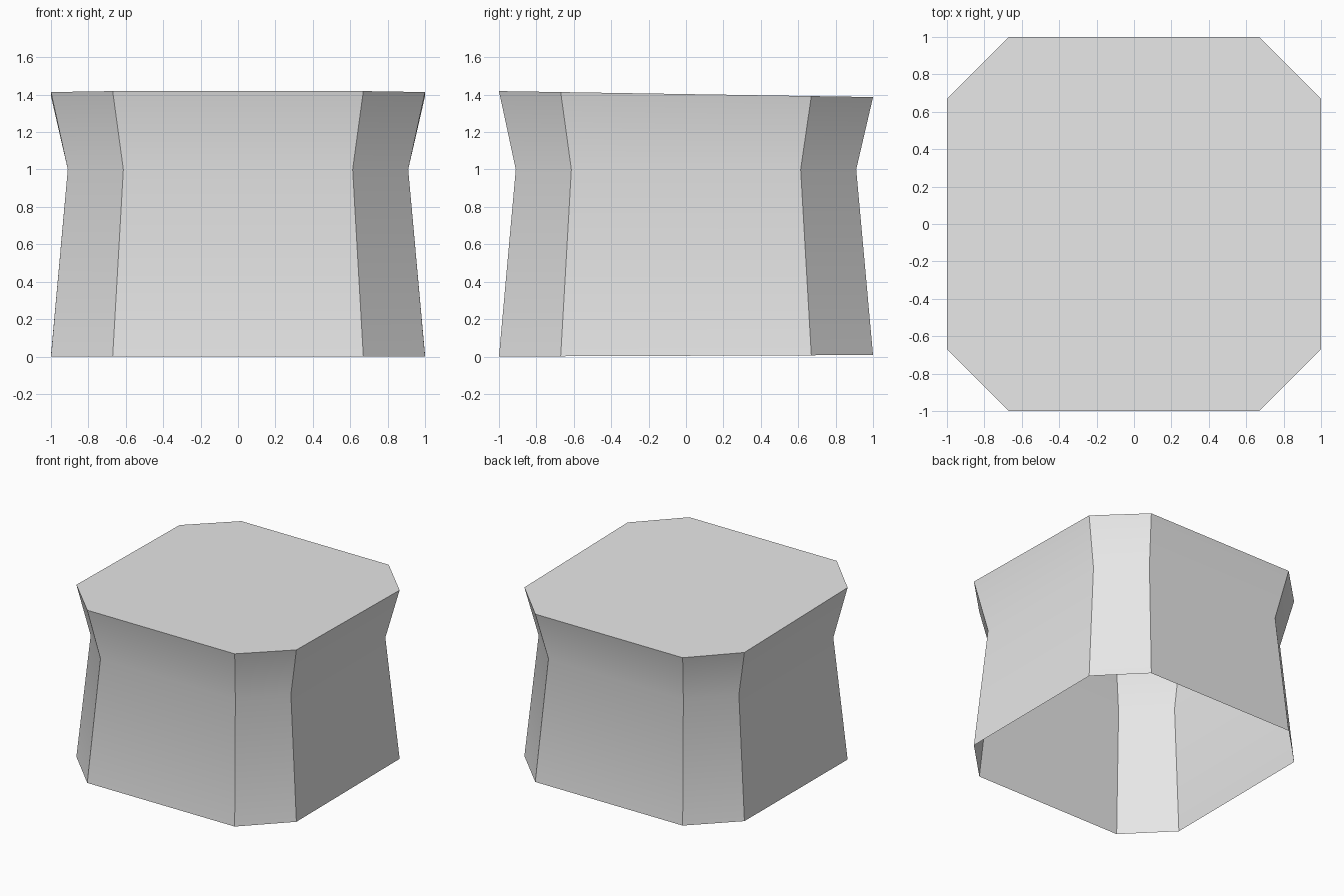
import bpy
import bmesh
import math

cube = bpy.data.objects.get("Cube")
if cube:
    bpy.data.objects.remove(cube, do_unlink=True)

# Single plain grey
grey = bpy.data.materials.new("light grey")
grey.use_nodes = True
colour = (0.8, 0.8, 0.8, 1)
grey.diffuse_color = colour
grey.node_tree.nodes["Principled BSDF"].inputs["Base Color"].default_value = colour


def octagon(bm, half, flat, height, tilt):
    """Ring of a square with cut corners, leaning slightly along y."""
    right = [(half, -flat), (half, flat), (flat, half), (-flat, half)]
    points = right + [(-x, -y) for x, y in right]
    return [bm.verts.new((x, y, height + tilt * y)) for x, y in points]


# Waisted shell, open underneath, with a slightly sloping lid
bm = bmesh.new()
rings = [
    octagon(bm, 1.0, 0.67, 0.004, 0.004),
    octagon(bm, 0.91, 0.613, 1.0, 0),
    octagon(bm, 1.0, 0.67, 1.403, -0.016),
]
for low, high in zip(rings, rings[1:]):
    for i in range(len(low)):
        j = (i + 1) % len(low)
        bm.faces.new((low[i], low[j], high[j], high[i]))
bm.faces.new(rings[-1])

mesh = bpy.data.meshes.new("pedestal_shell")
bm.to_mesh(mesh)
bm.free()
mesh.materials.append(grey)
shell = bpy.data.objects.new("pedestal_shell", mesh)
bpy.context.collection.objects.link(shell)

# Soft waist, crisp corners and lid
bpy.ops.object.select_all(action="DESELECT")
shell.select_set(True)
bpy.context.view_layer.objects.active = shell
bpy.ops.object.shade_smooth_by_angle(angle=math.radians(30))
